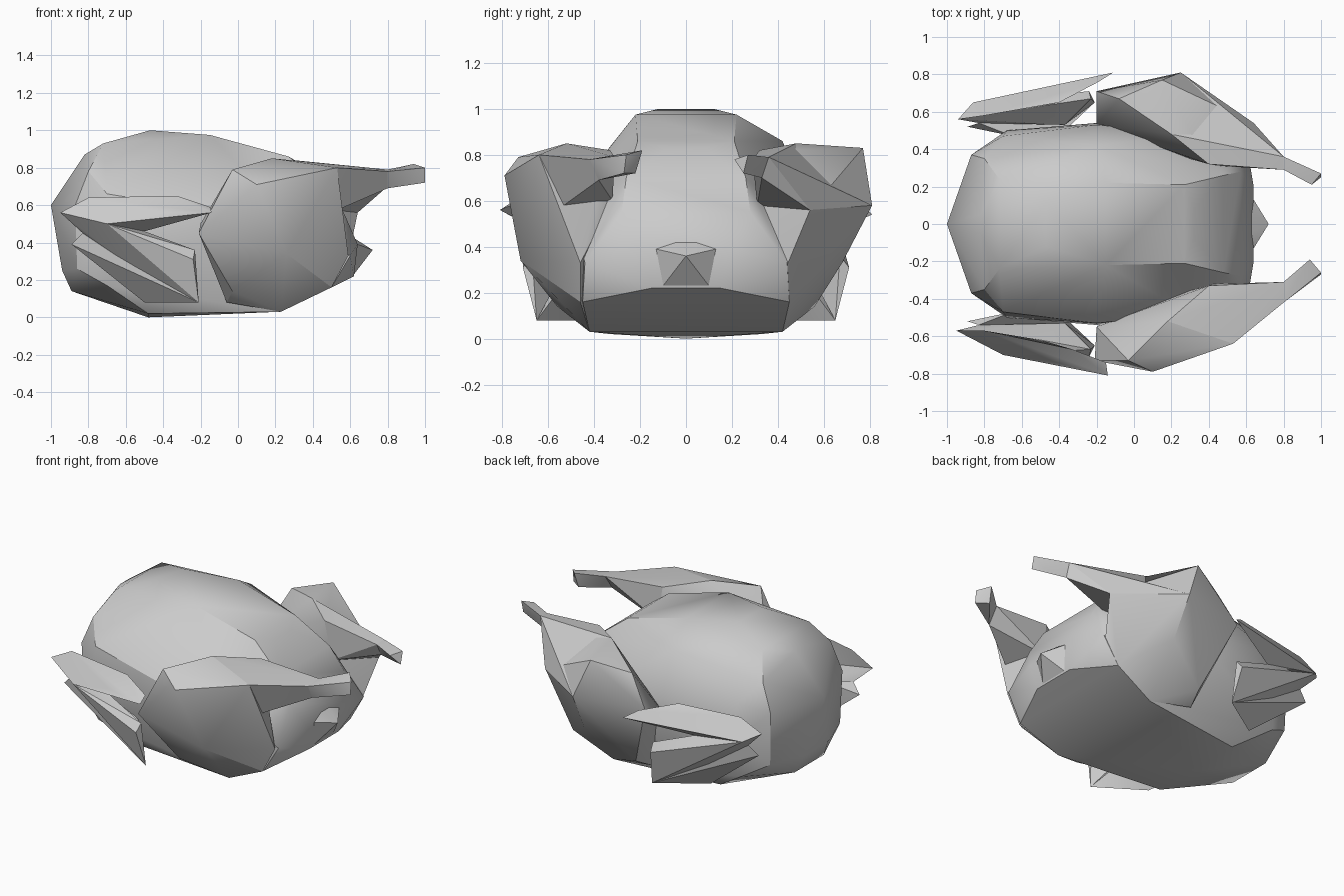
import bpy
import bmesh
from math import radians

default_cube = bpy.data.objects.get("Cube")
if default_cube:
    bpy.data.objects.remove(default_cube, do_unlink=True)

# One plain grey for the whole bird
GREY = (0.6, 0.6, 0.6, 1.0)
grey = bpy.data.materials.new("plain grey")
grey.use_nodes = True
grey.diffuse_color = GREY
grey.node_tree.nodes["Principled BSDF"].inputs["Base Color"].default_value = GREY


def flipped(points):
    """Return the points reflected to the other side."""
    return [(x, -y, z) for x, y, z in points]


def mirrored(points):
    """Return the points with their left-right reflections."""
    return points + flipped([p for p in points if p[1]])


def faceted_part(name, *volumes):
    """Build one object from faceted volumes, each wrapped around its corners."""
    bm = bmesh.new()
    for corners in volumes:
        verts = [bm.verts.new(corner) for corner in corners]
        result = bmesh.ops.convex_hull(bm, input=verts)
        loose = {v for v in result["geom_interior"] + result["geom_unused"]
                 if isinstance(v, bmesh.types.BMVert)}
        bmesh.ops.delete(bm, geom=list(loose), context="VERTS")
    bmesh.ops.recalc_face_normals(bm, faces=bm.faces)
    mesh = bpy.data.meshes.new(name)
    bm.to_mesh(mesh)
    bm.free()
    mesh.materials.append(grey)
    part = bpy.data.objects.new(name, mesh)
    bpy.context.collection.objects.link(part)
    bpy.ops.object.select_all(action="DESELECT")
    part.select_set(True)
    bpy.context.view_layer.objects.active = part
    bpy.ops.object.shade_smooth_by_angle(angle=radians(30))
    return part


# Body: breast ridge, flanks, flat underside and short pointed tail
ridge = [(-.82, .05, .87), (-.72, .24, .93), (-.47, .12, 1), (-.15, .22, .975),
         (.27, .21, .86), (.32, .08, .83), (.48, .26, .7)]
flanks = [(-1, 0, .6), (-.87, .37, .6), (-.8, .35, .78), (-.7, .47, .66),
          (-.2, .53, .58), (-.68, .5, .42), (-.2, .54, .4), (.3, .48, .5),
          (.57, .28, .55)]
underside = [(-.94, .12, .25), (-.86, .36, .26), (-.89, .15, .14), (-.7, .44, .17),
             (-.48, .33, .02), (-.48, 0, 0), (.23, .42, .03), (.5, .45, .16),
             (.62, .15, .22)]
rump = [(.6, .44, .33), (.64, .2, .39)]
tail = [(.64, .13, .39), (.72, 0, .36), (.62, .1, .23), (.5, .1, .5)]
left_shoulder = [(-.2, .42, .86)]
faceted_part("body", mirrored(ridge + flanks + underside + rump) + left_shoulder)
faceted_part("tail", mirrored(tail))


# Legs: broad thigh, tapering drumstick and flared bone end
def leg(name, hip, knee, ankle, knob):
    faceted_part(name, hip + knee, knee + ankle, ankle + knob)


leg("right_leg",
    hip=[(-.2, -.55, .5), (-.21, -.73, .45), (-.03, -.73, .79), (.1, -.79, .71),
         (-.03, -.56, .14), (-.06, -.45, .08), (.26, -.72, .34), (.23, -.42, .03),
         (.5, -.46, .16), (.59, -.46, .33)],
    knee=[(.18, -.52, .85), (.53, -.64, .8), (.5, -.56, .56), (.43, -.32, .6),
          (.4, -.33, .82)],
    ankle=[(.8, -.31, .79), (.8, -.42, .78), (.8, -.38, .69)],
    knob=[(.94, -.19, .82), (1, -.26, .8), (1, -.27, .72), (.94, -.31, .73),
          (.93, -.22, .72)])

leg("left_leg",
    hip=[(-.2, .53, .5), (-.2, .71, .58), (-.08, .67, .77), (.15, .77, .83),
         (-.03, .56, .14), (-.06, .45, .08), (.26, .68, .33), (.23, .42, .03),
         (.5, .45, .16), (.59, .44, .32)],
    knee=[(.2, .48, .85), (.25, .81, .58), (.64, .54, .56), (.46, .31, .58),
          (.4, .32, .82)],
    ankle=[(.8, .29, .78), (.8, .36, .79), (.8, .33, .7)],
    knob=[(.95, .21, .78), (1, .27, .8), (1, .25, .72), (.93, .29, .73)])


# Wings: leaf-shaped upper fold over a fanned lower fold, joined at the elbow
def wing(name, elbow, upper_fold, lower_fold, shoulder):
    faceted_part(name, elbow + upper_fold, elbow + lower_fold,
                 lower_fold[-2:] + shoulder)


lower_fold = [(-.24, -.71, .31), (-.23, -.67, .36), (-.21, -.65, .08),
              (-.37, -.53, .3), (-.52, -.57, .23), (-.83, -.54, .45)]
shoulder = [(-.21, -.65, .08), (-.89, -.52, .39), (-.65, -.47, .44),
            (-.37, -.5, .28), (-.5, -.46, .08)]
wing("right_wing",
     elbow=[(-.95, -.57, .56), (-.7, -.7, .5), (-.5, -.62, .46)],
     upper_fold=[(-.8, -.57, .64), (-.33, -.67, .65), (-.42, -.74, .56),
                 (-.14, -.81, .56), (-.15, -.74, .59)],
     lower_fold=lower_fold, shoulder=shoulder)
wing("left_wing",
     elbow=[(-.94, .56, .56), (-.86, .65, .52), (-.5, .63, .46)],
     upper_fold=[(-.8, .58, .64), (-.4, .65, .65), (-.45, .69, .56),
                 (-.11, .81, .54), (-.19, .76, .59)],
     lower_fold=flipped(lower_fold), shoulder=flipped(shoulder))
